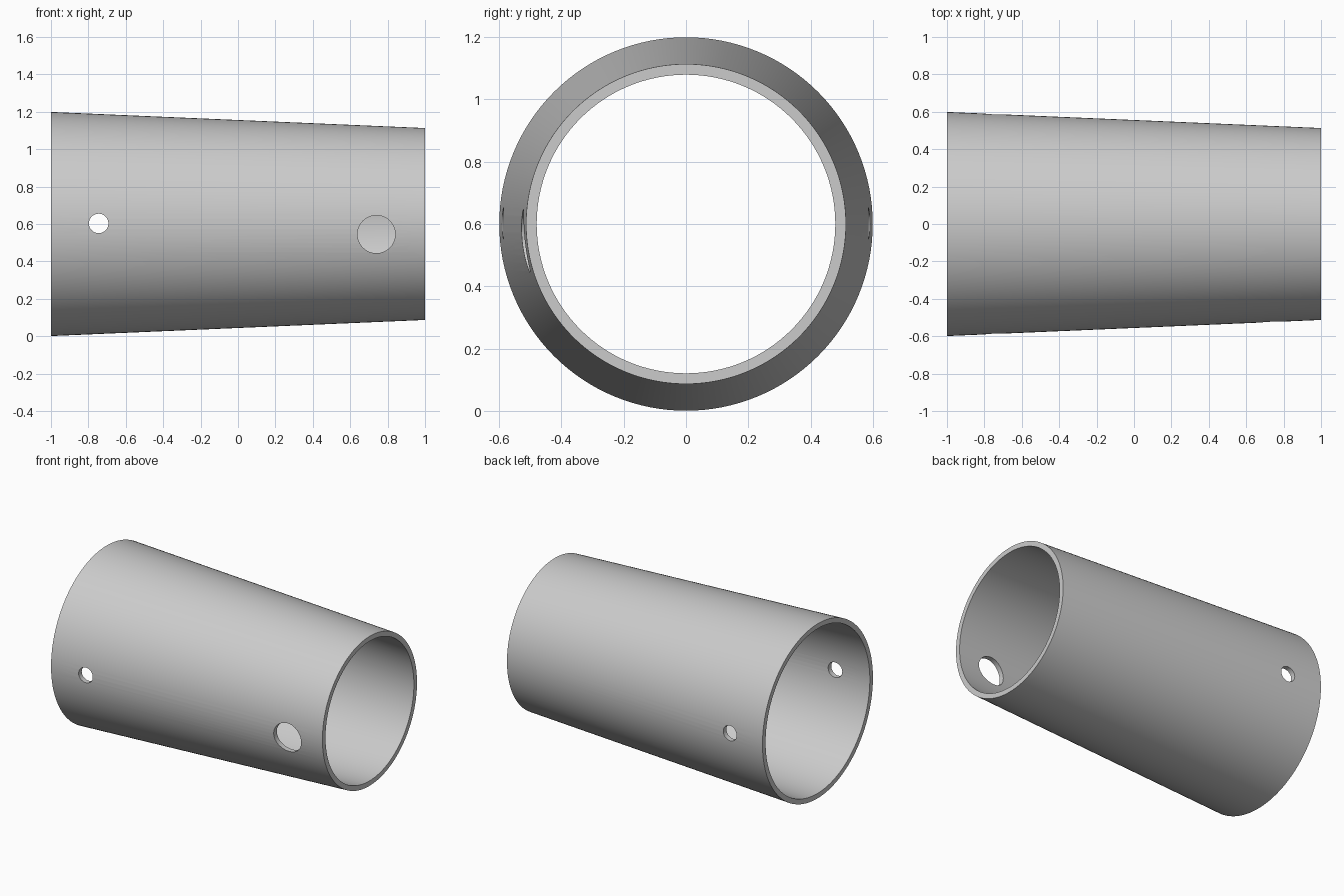
import bpy, bmesh, math
from mathutils import Matrix

cube = bpy.data.objects.get("Cube")
if cube:
    bpy.data.objects.remove(cube, do_unlink=True)

AXIS_Z = 0.6
SIDES = 128

grey = bpy.data.materials.new("light_grey")
grey.use_nodes = True
grey.diffuse_color = (0.6, 0.6, 0.6, 1)
grey.node_tree.nodes["Principled BSDF"].inputs["Base Color"].default_value = (0.6, 0.6, 0.6, 1)


def add_object(name, bm):
    mesh = bpy.data.meshes.new(name)
    bmesh.ops.recalc_face_normals(bm, faces=bm.faces)
    bm.to_mesh(mesh)
    bm.free()
    obj = bpy.data.objects.new(name, mesh)
    mesh.materials.append(grey)
    bpy.context.collection.objects.link(obj)
    return obj


# Tapered tube: a four-point wall section swept around the x axis
section = [(-1, 0.599), (1, 0.513), (1, 0.479), (-1, 0.565)]
bm = bmesh.new()
rings = []
for i in range(SIDES):
    a = math.tau * i / SIDES
    rings.append([bm.verts.new((x, r * math.cos(a), AXIS_Z + r * math.sin(a)))
                  for x, r in section])
for i in range(SIDES):
    here, after = rings[i], rings[(i + 1) % SIDES]
    for j in range(4):
        k = (j + 1) % 4
        bm.faces.new((here[j], here[k], after[k], after[j]))
tube = add_object("tapered_tube", bm)


# Round holes drilled along y
def drill(name, x, z, radius, y_start, y_end):
    bm = bmesh.new()
    place = Matrix.Translation((x, (y_start + y_end) / 2, z)) @ Matrix.Rotation(math.pi / 2, 4, "X")
    bmesh.ops.create_cone(bm, cap_ends=True, segments=64, radius1=radius, radius2=radius,
                          depth=y_end - y_start, matrix=place)
    cutter = add_object(name, bm)
    cutter.hide_render = True
    cutter.hide_set(True)
    cut = tube.modifiers.new(name, "BOOLEAN")
    cut.operation = "DIFFERENCE"
    cut.solver = "EXACT"
    cut.object = cutter


drill("pin_hole_cutter", -0.745, 0.603, 0.052, -1, 1)
drill("front_hole_cutter", 0.74, 0.545, 0.101, -1, 0)

# Apply the cuts, remove the cutters, then smooth the curved walls
bpy.context.view_layer.objects.active = tube
tube.select_set(True)
for mod in list(tube.modifiers):
    cutter = mod.object
    bpy.ops.object.modifier_apply(modifier=mod.name)
    bpy.data.objects.remove(cutter, do_unlink=True)
bpy.ops.object.shade_smooth_by_angle(angle=math.radians(30))
